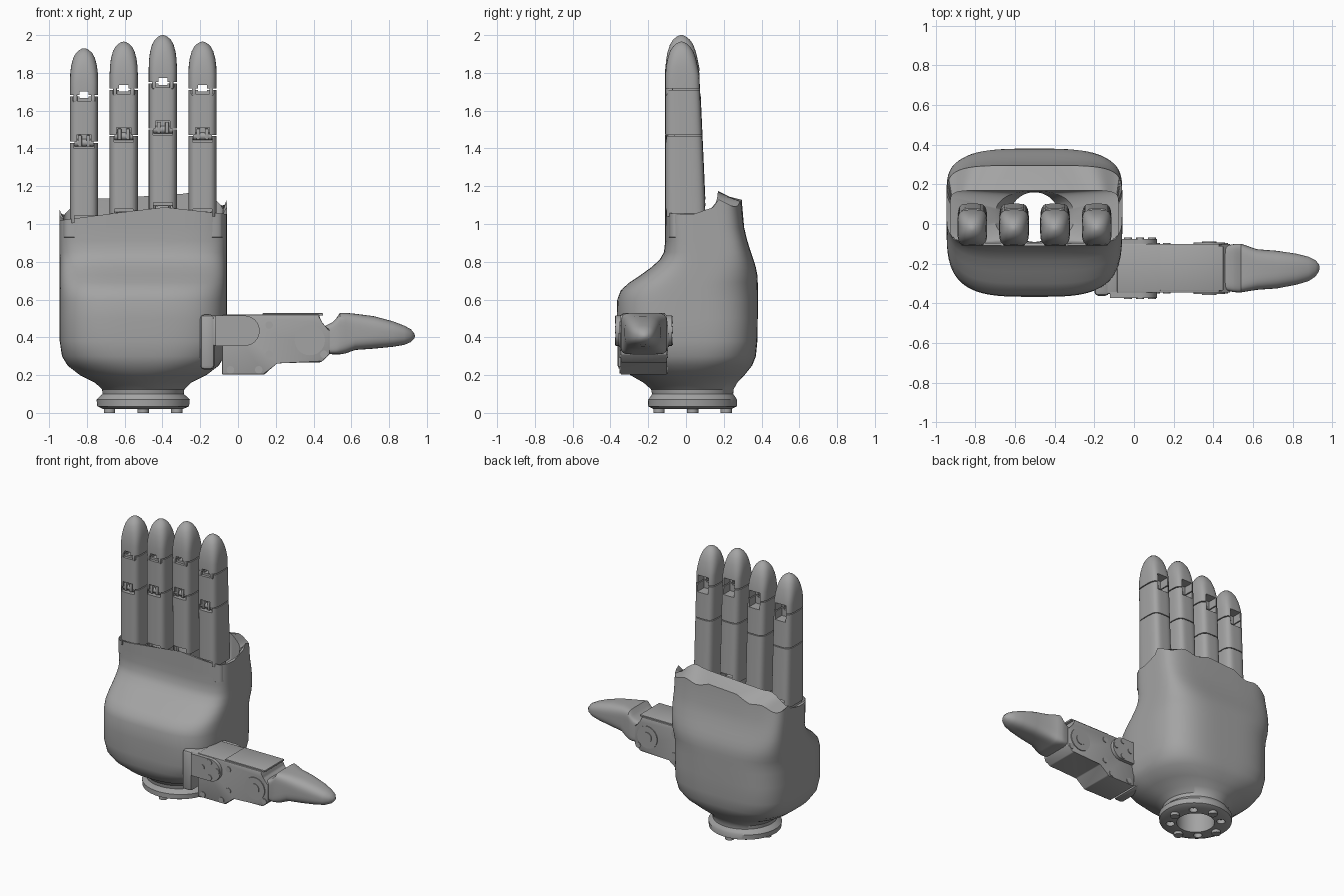
import bpy, bmesh, math
from mathutils import Matrix, Vector

grey = bpy.data.materials.new("plain grey")
grey.diffuse_color = (0.37, 0.37, 0.37, 1)


def finish(name, bm, angle=35):
    bmesh.ops.recalc_face_normals(bm, faces=bm.faces)
    me = bpy.data.meshes.new(name)
    bm.to_mesh(me)
    bm.free()
    ob = bpy.data.objects.new(name, me)
    bpy.context.collection.objects.link(ob)
    me.materials.append(grey)
    smooth(me, angle)
    return ob


def smooth(me, angle=35):
    me.polygons.foreach_set("use_smooth", [True] * len(me.polygons))
    me.set_sharp_from_angle(angle=math.radians(angle))


def oval(a0, a1, b0, b1, n, count=48):
    """Rounded outline filling a0..a1 by b0..b1; a higher n is squarer."""
    pts = []
    for i in range(count):
        t = 2 * math.pi * (i + 0.5) / count
        c, s = math.cos(t), math.sin(t)
        pts.append(((a0 + a1) / 2 + (a1 - a0) / 2 * math.copysign(abs(c) ** (2 / n), c),
                    (b0 + b1) / 2 + (b1 - b0) / 2 * math.copysign(abs(s) ** (2 / n), s)))
    return pts


def loft(name, rings, ring_shaped=False):
    bm = bmesh.new()
    vs = [[bm.verts.new(p) for p in r] for r in rings]
    pairs = list(zip(vs, vs[1:]))
    if ring_shaped:
        pairs.append((vs[-1], vs[0]))
    else:
        bm.faces.new(vs[0])
        bm.faces.new(vs[-1])
    for a, b in pairs:
        for i in range(len(a)):
            j = (i + 1) % len(a)
            bm.faces.new((a[i], a[j], b[j], b[i]))
    return finish(name, bm)


def box(name, x0, x1, y0, y1, z0, z1, bevel=0.0):
    bm = bmesh.new()
    bmesh.ops.create_cube(bm, size=1)
    for v in bm.verts:
        v.co = Vector(((x0 + x1) / 2 + v.co.x * (x1 - x0), (y0 + y1) / 2 + v.co.y * (y1 - y0),
                       (z0 + z1) / 2 + v.co.z * (z1 - z0)))
    if bevel:
        bmesh.ops.bevel(bm, geom=bm.edges[:], offset=bevel, segments=2, profile=0.5, affect='EDGES')
    return finish(name, bm)


def cyl(name, loc, r, depth, axis='Z', segments=28):
    rot = {'X': Matrix.Rotation(math.pi / 2, 4, 'Y'), 'Y': Matrix.Rotation(math.pi / 2, 4, 'X'),
           'Z': Matrix.Identity(4)}[axis]
    bm = bmesh.new()
    bmesh.ops.create_cone(bm, cap_ends=True, segments=segments, radius1=r, radius2=r, depth=depth,
                          matrix=Matrix.Translation(loc) @ rot)
    return finish(name, bm)


def prism(name, pts, y0, y1, bevel=0.0):
    bm = bmesh.new()
    a = [bm.verts.new((x, y0, z)) for x, z in pts]
    b = [bm.verts.new((x, y1, z)) for x, z in pts]
    bm.faces.new(a)
    bm.faces.new(b)
    for i in range(len(a)):
        j = (i + 1) % len(a)
        bm.faces.new((a[i], a[j], b[j], b[i]))
    if bevel:
        bmesh.ops.bevel(bm, geom=bm.edges[:], offset=bevel, segments=2, profile=0.5, affect='EDGES')
    return finish(name, bm)


def cut(ob, cutters):
    for c in cutters:
        m = ob.modifiers.new("cut", 'BOOLEAN')
        m.operation, m.solver, m.object = 'DIFFERENCE', 'EXACT', c
    dg = bpy.context.evaluated_depsgraph_get()
    me = bpy.data.meshes.new_from_object(ob.evaluated_get(dg))
    ob.modifiers.clear()
    ob.data = me
    smooth(me)
    for c in cutters:
        bpy.data.objects.remove(c)


# Palm: hollow shell with a wrist flange and a scalloped back rim
CX, CY = -0.502, 0.035


def rim(x, y):
    front = 1.09 - (0.13 if x < -0.4 else 0.11) * abs(x + 0.4)
    back = 1.175 - 0.3 * (x + 0.4) ** 2 + 0.014 * math.cos((x + 0.4) * 2 * math.pi / 0.207)
    t = min(max((y - 0.09) / 0.08, 0), 1)
    return front + t * t * (back - front) - max(y - 0.17, 0) * 0.48


outer = [(0.02, 0.21, -0.17, 0.24, 2), (0.035, 0.243, -0.2, 0.27, 2), (0.07, 0.247, -0.2, 0.27, 2),
         (0.083, 0.235, -0.19, 0.262, 2), (0.1, 0.215, -0.18, 0.25, 2), (0.125, 0.218, -0.185, 0.252, 2),
         (0.16, 0.255, -0.225, 0.272, 2.1), (0.2, 0.335, -0.295, 0.31, 2.4), (0.25, 0.4, -0.34, 0.35, 2.8),
         (0.3, 0.43, -0.36, 0.37, 3.2), (0.38, 0.442, -0.366, 0.378, 3.5), (0.5, 0.443, -0.367, 0.38, 3.5),
         (0.6, 0.443, -0.364, 0.38, 3.5), (0.65, 0.443, -0.345, 0.38, 3.5), (0.69, 0.443, -0.3, 0.38, 3.6),
         (0.73, 0.443, -0.24, 0.378, 3.8), (0.77, 0.443, -0.185, 0.37, 4), (0.81, 0.443, -0.14, 0.358, 4.3),
         (0.85, 0.443, -0.117, 0.344, 4.6), (0.91, 0.443, -0.11, 0.325, 5), (0.98, 0.443, -0.11, 0.308, 5)]
rings = [[(x, y, z) for x, y in oval(CX - w, CX + w, y0, y1, n, 96)] for z, w, y0, y1, n in outer]
for w, y0, y1, n in ((0.443, -0.11, 0.295, 5), (0.423, -0.095, 0.17, 9)):
    rings.append([(x, y, rim(x, y)) for x, y in oval(CX - w, CX + w, y0, y1, n, 96)])
for z, w, y0, y1, n in ((0.93, 0.423, -0.095, 0.17, 9), (0.88, 0.2, -0.09, 0.165, 2.4),
                        (0.8, 0.125, -0.09, 0.16, 2), (0.02, 0.125, -0.09, 0.16, 2)):
    rings.append([(x, y, z) for x, y in oval(CX - w, CX + w, y0, y1, n, 96)])
palm = loft("palm_shell", rings, ring_shaped=True)
diag = [math.pi / 4 + i * math.pi / 2 for i in range(4)]
cut(palm, [cyl("flange_hole", (CX + 0.168 * math.cos(t), CY + 0.168 * math.sin(t), 0.02), 0.028, 0.06)
           for t in diag])
for t in diag:
    a = t + math.pi / 4
    cyl("flange_bolt", (CX + 0.178 * math.cos(a), CY + 0.178 * math.sin(a), 0.015), 0.03, 0.03)


# Finger: one set of parts, repeated four times
def seg(name, z0, z1, tip=()):
    rows = [(z, 0.075, -0.11, 0.105 - 0.045 * (z - 1.08), 4) for z in (z0, z1)] + list(tip)
    return loft(name, [[(x, y, z) for x, y in oval(-w, w, y0, y1, n)] for z, w, y0, y1, n in rows])


proximal = seg("finger_lower", 1.075, 1.5)
middle = seg("finger_middle", 1.506, 1.745)
distal = seg("finger_tip", 1.752, 1.82, [
    (1.87, 0.073, -0.105, 0.062, 3.4), (1.91, 0.068, -0.098, 0.053, 2.9), (1.95, 0.057, -0.085, 0.038, 2.5),
    (1.975, 0.043, -0.069, 0.021, 2.2), (1.99, 0.027, -0.052, 0.004, 2), (1.998, 0.012, -0.036, -0.012, 2),
    (2.0, 0.004, -0.028, -0.02, 2)])
cut(proximal, [box("c", -0.05, 0.05, -0.2, -0.03, 1.0, 1.115), box("c", -0.045, 0.045, 0.02, 0.2, 1.0, 1.13),
               box("c", -0.052, 0.052, -0.2, -0.075, 1.47, 1.6)])
cut(middle, [box("c", -0.038, 0.038, -0.2, -0.08, 1.4, 1.545), box("c", -0.024, 0.024, -0.3, 0.3, 1.737, 1.8),
             box("c", -0.042, 0.042, 0.0, 0.3, 1.69, 1.8), box("c", -0.06, 0.06, -0.2, -0.09, 1.722, 1.8)])
cut(distal, [box("c", -0.024, 0.024, -0.3, 0.3, 1.7, 1.772), box("c", -0.042, 0.042, 0.0, 0.3, 1.7, 1.81)])
parts = [proximal, middle, distal,
         cyl("finger_base_pin", (0, -0.04, 1.075), 0.024, 0.12, 'X'),
         cyl("finger_middle_pin", (0, -0.078, 1.5), 0.02, 0.1, 'X'),
         box("finger_stem", -0.032, 0.032, -0.07, 0.07, 0.9, 1.1, 0.006)]
for s in (-1, 1):
    parts += [box("knuckle_lug", s * 0.05 - 0.011, s * 0.05 + 0.011, -0.085, 0.05, 1.0, 1.1, 0.006),
              box("joint_tab", s * 0.022 - 0.01, s * 0.022 + 0.01, -0.105, -0.06, 1.48, 1.54, 0.004),
              box("tip_tab", s * 0.046 - 0.01, s * 0.046 + 0.01, -0.108, -0.07, 1.715, 1.753, 0.004)]
for k, (x, dz) in enumerate(((-0.398, 0), (-0.188, -0.035), (-0.605, -0.035), (-0.815, -0.07))):
    for p in parts:
        ob = p if k == 0 else p.copy()
        if k:
            bpy.context.collection.objects.link(ob)
        ob.location = (x, 0, dz)

# Thumb base: bracket on the palm and hinge cheeks
box("thumb_bracket", -0.2, -0.125, -0.362, -0.1, 0.23, 0.52, 0.02)
box("thumb_hinge_block", -0.15, -0.075, -0.352, -0.09, 0.355, 0.515, 0.008)
cheek = [(-0.12, 0.355), (0.03, 0.355)]
cheek += [(0.035 + 0.08 * math.cos(t), 0.435 + 0.08 * math.sin(t))
          for t in [math.radians(a) for a in range(-80, 81, 16)]]
cheek += [(0.03, 0.515), (-0.12, 0.515)]
prism("thumb_cheek_front", cheek, -0.372, -0.34)
prism("thumb_cheek_back", cheek, -0.105, -0.075)

# Thumb body
prism("thumb_body", [(-0.085, 0.203), (0.14, 0.203), (0.205, 0.268), (0.44, 0.268), (0.485, 0.31),
                     (0.485, 0.44), (0.44, 0.475), (0.43, 0.52), (-0.085, 0.52)], -0.346, -0.1, 0.006)
box("thumb_cover", 0.13, 0.45, -0.335, -0.11, 0.515, 0.528, 0.003)

# Thumb joint discs and screws, on both faces
for s, y in ((-1, -0.346), (1, -0.1)):
    cyl("thumb_joint_disc", (0.38, y, 0.385), 0.08, 0.012, 'Y', 40)
    cyl("thumb_joint_cap", (0.38, y + s * 0.006, 0.385), 0.037, 0.01, 'Y')
    for x, z in ((0.165, 0.465), (0.165, 0.31), (-0.04, 0.228), (0.11, 0.228), (0.455, 0.31)):
        cyl("thumb_screw", (x, y, z), 0.02, 0.01, 'Y', 20)
    for x, z in ((-0.03, 0.44), (0.03, 0.38), (0.03, 0.492), (0.09, 0.44)):
        cyl("cheek_screw", (x, y + s * 0.027, z), 0.02, 0.008, 'Y', 20)

# Thumb tip
tip = [(0.46, -0.335, -0.11, 0.315, 0.46, 7), (0.5, -0.343, -0.102, 0.31, 0.48, 7),
       (0.52, -0.345, -0.1, 0.31, 0.5, 7), (0.54, -0.345, -0.1, 0.31, 0.53, 6),
       (0.57, -0.34, -0.11, 0.315, 0.53, 5), (0.62, -0.332, -0.127, 0.333, 0.525, 3.8),
       (0.72, -0.325, -0.135, 0.34, 0.512, 3), (0.82, -0.306, -0.15, 0.35, 0.485, 2.7),
       (0.88, -0.288, -0.165, 0.36, 0.462, 2.4), (0.915, -0.265, -0.182, 0.375, 0.443, 2.2),
       (0.932, -0.24, -0.203, 0.392, 0.422, 2), (0.936, -0.225, -0.215, 0.403, 0.411, 2)]
loft("thumb_tip", [[(x, a, b) for a, b in oval(y0, y1, z0, z1, n)] for x, y0, y1, z0, z1, n in tip])
